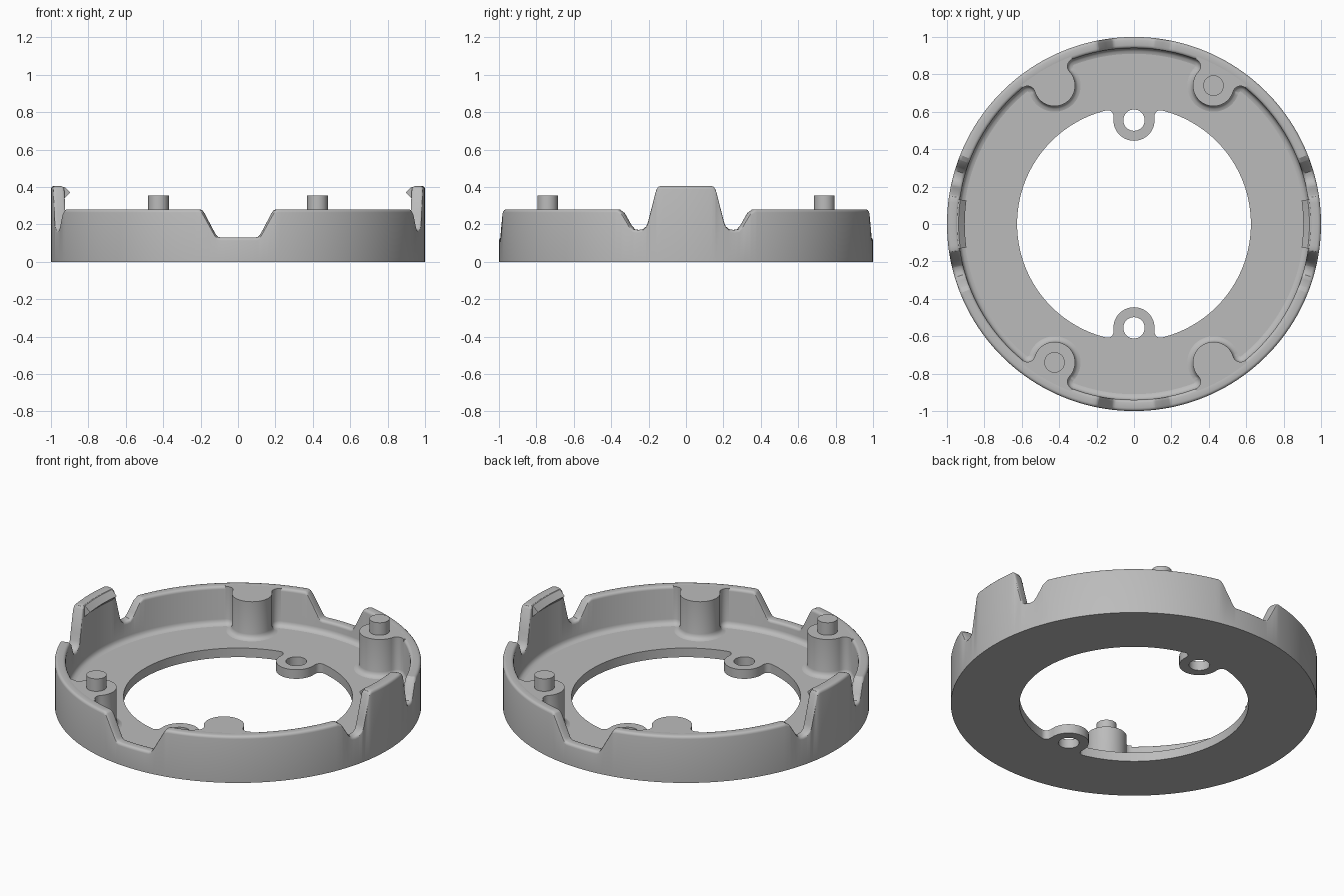
import bpy, bmesh
from math import sin, cos, asin, acos, atan2, pi, radians, hypot

if "Cube" in bpy.data.objects:
    bpy.data.objects.remove(bpy.data.objects["Cube"])

GREY = bpy.data.materials.new("plain grey")
GREY.use_nodes = True
GREY.diffuse_color = (0.5, 0.5, 0.5, 1)
GREY.node_tree.nodes["Principled BSDF"].inputs["Base Color"].default_value = (0.5, 0.5, 0.5, 1)

FLOOR, RIM, WALL_IN, FILLET = 0.055, 0.28, 0.94, 0.03


def add_object(name, mesh):
    obj = bpy.data.objects.new(name, mesh)
    bpy.context.collection.objects.link(obj)
    mesh.materials.clear()
    mesh.materials.append(GREY)
    bpy.ops.object.select_all(action="DESELECT")
    obj.select_set(True)
    bpy.context.view_layer.objects.active = obj
    bpy.ops.object.shade_smooth_by_angle(angle=radians(32))
    return obj


def loft(name, rings, closed=False):
    """Skin a list of equal point rings, closing or capping the ends."""
    bm = bmesh.new()
    rows = [[bm.verts.new(p) for p in ring] for ring in rings]
    n = len(rows[0])
    pairs = list(zip(rows, rows[1:]))
    if closed:
        pairs.append((rows[-1], rows[0]))
    else:
        bm.faces.new(rows[0])
        bm.faces.new(rows[-1])
    for a, b in pairs:
        for i in range(n):
            j = (i + 1) % n
            bm.faces.new((a[i], a[j], b[j], b[i]))
    bmesh.ops.recalc_face_normals(bm, faces=bm.faces)
    mesh = bpy.data.meshes.new(name)
    bm.to_mesh(mesh)
    bm.free()
    return add_object(name, mesh)


def arc(cx, cy, r, a, b, n):
    """Points on an arc from angle a to b."""
    return [(cx + r * cos(a + (b - a) * i / n), cy + r * sin(a + (b - a) * i / n))
            for i in range(n + 1)]


def spin(section, a):
    return [(r * cos(a), r * sin(a), z) for r, z in section]


# Rim height: clip and relief slots on the sides, wide notch front and back
SIDE = [(0, 0.405), (0.138, 0.405), (0.15, 0.401), (0.16, 0.388), (0.205, 0.215), (0.215, 0.19),
        (0.235, 0.174), (0.26, 0.17), (0.285, 0.174), (0.305, 0.195), (0.345, 0.262), (0.37, RIM)]
ENDS = [(0, 0.13), (0.1, 0.13), (0.113, 0.134), (0.125, 0.147), (0.188, 0.26), (0.198, 0.274),
        (0.212, RIM)]


def rim_height(a):
    s, profile = min((abs(sin(a)), SIDE), (abs(cos(a)), ENDS), key=lambda t: t[0])
    for (s0, z0), (s1, z1) in zip(profile, profile[1:]):
        if s <= s1:
            return z0 + (z1 - z0) * (s - s0) / (s1 - s0)
    return RIM


# Outer wall
angles = {round(2 * pi * i / 160, 4) for i in range(160)}
for s, _ in SIDE[1:]:
    angles |= {round((base + k * asin(s)) % (2 * pi), 4) for base in (0, pi) for k in (-1, 1)}
for s, _ in ENDS[1:]:
    angles |= {round(base + k * asin(s), 4) for base in (pi / 2, 3 * pi / 2) for k in (-1, 1)}
BEVEL = 0.016
rings = []
for a in sorted(angles):
    h = rim_height(a)
    section = [(WALL_IN, 0), (1, 0)]
    section += arc(1 - BEVEL, h - BEVEL, BEVEL, 0, pi / 2, 3)
    section += arc(WALL_IN + BEVEL, h - BEVEL, BEVEL, pi / 2, pi, 3)
    section += arc(WALL_IN - FILLET, FLOOR + FILLET, FILLET, 0, -pi / 2, 3)
    section.append((WALL_IN - FILLET, FLOOR - 0.02))
    rings.append(spin(section, a))
loft("outer_wall", rings, closed=True)

# Floor plate with the large opening and two screw lugs
HOLE, LUG_Y, LUG_R, SOFT = 0.625, 0.555, 0.11, 0.03
soft_x = LUG_R + SOFT
soft_y = (((HOLE - SOFT) ** 2) - soft_x ** 2) ** 0.5
start = atan2(soft_y, soft_x)
half = arc(0, 0, HOLE, -start, start, 60)
half += arc(soft_x, soft_y, SOFT, start, pi, 6)
half += arc(0, LUG_Y, LUG_R, 0, -pi, 24)
half += arc(-soft_x, soft_y, SOFT, 0, pi - start, 6)
opening = half + [(-x, -y) for x, y in half]
loops = [arc(0, 0, WALL_IN + 0.01, 0, 2 * pi, 128)[:-1], opening]
loops += [arc(0, k * LUG_Y, 0.057, 0, 2 * pi, 32)[:-1] for k in (-1, 1)]
curve = bpy.data.curves.new("floor_outline", "CURVE")
curve.dimensions = "2D"
curve.fill_mode = "BOTH"
curve.extrude = FLOOR / 2
for loop in loops:
    spline = curve.splines.new("POLY")
    spline.points.add(len(loop) - 1)
    spline.use_cyclic_u = True
    for point, (x, y) in zip(spline.points, loop):
        point.co = (x, y, 0, 1)
outline = bpy.data.objects.new("floor_outline", curve)
bpy.context.collection.objects.link(outline)
bpy.context.view_layer.update()
mesh = bpy.data.meshes.new_from_object(outline.evaluated_get(bpy.context.evaluated_depsgraph_get()))
bpy.data.objects.remove(outline)
bm = bmesh.new()
bm.from_mesh(mesh)
bmesh.ops.remove_doubles(bm, verts=bm.verts, dist=0.0001)
bmesh.ops.recalc_face_normals(bm, faces=bm.faces)
bmesh.ops.translate(bm, verts=bm.verts, vec=(0, 0, FLOOR / 2))
bm.to_mesh(mesh)
bm.free()
add_object("floor_plate", mesh)

# Round posts blended into the wall
POST_X, POST_Y, POST_R, BLEND = 0.425, 0.74, 0.11, 0.04
DIST = hypot(POST_X, POST_Y)
reach = WALL_IN - BLEND
spread = acos((reach ** 2 + DIST ** 2 - (POST_R + BLEND) ** 2) / (2 * reach * DIST))
bx, by = reach * cos(spread), reach * sin(spread)
touch = atan2(by, bx - DIST)


def post_ring(offset, z, direction):
    pts = arc(DIST, 0, POST_R + offset, touch, 2 * pi - touch, 32)
    pts += arc(bx, -by, BLEND - offset, pi - touch, -spread, 8)
    pts += arc(0, 0, 0.97, -spread, spread, 8)
    pts += arc(bx, by, BLEND - offset, spread, touch - pi, 8)
    c, s = cos(direction), sin(direction)
    return [(x * c - y * s, x * s + y * c, z) for x, y in pts]


LEVELS = [(FILLET, FLOOR - 0.01), (FILLET, FLOOR)]
LEVELS += [(FILLET * (1 - sin(t)), FLOOR + FILLET * (1 - cos(t))) for t in (pi / 6, pi / 3, pi / 2)]
LEVELS.append((0, RIM))
for fb, sy in (("front", -1), ("back", 1)):
    for lr, sx in (("left", 1), ("right", -1)):
        direction = atan2(sy * POST_Y, sx * POST_X)
        loft(f"{fb}_{lr}_post", [post_ring(o, z, direction) for o, z in LEVELS])

# Locating pins on two opposite posts
for name, k in (("back_left_pin", 1), ("front_right_pin", -1)):
    circle = arc(k * POST_X, k * POST_Y, 0.055, 0, 2 * pi, 32)[:-1]
    loft(name, [[(x, y, z) for x, y in circle] for z in (RIM - 0.02, 0.355)])

# Snap hooks inside the side clips
HOOK = [(0.95, 0.401), (0.938, 0.401), (0.905, 0.37), (0.938, 0.338), (0.95, 0.338)]
for name, base in (("left_hook", 0), ("right_hook", pi)):
    loft(name, [spin(HOOK, base + radians(t)) for t in range(-8, 9, 2)])
